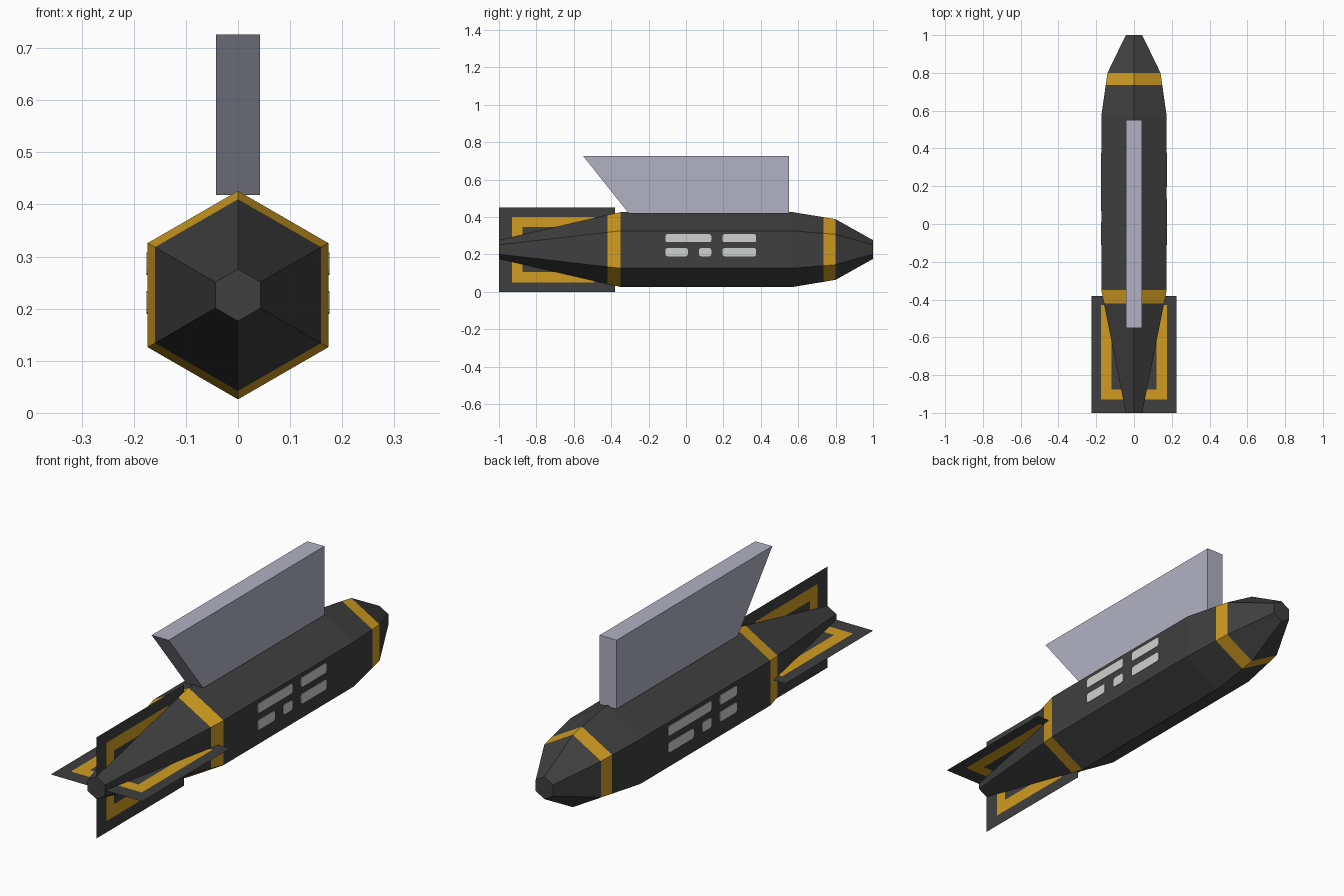
import bpy, bmesh, math

if "Cube" in bpy.data.objects:
    bpy.data.objects.remove(bpy.data.objects["Cube"])

AXIS_Z = 0.226


def material(name, rgb):
    m = bpy.data.materials.new(name)
    m.diffuse_color = (*rgb, 1)
    m.use_nodes = True
    m.node_tree.nodes["Principled BSDF"].inputs["Base Color"].default_value = m.diffuse_color
    return m


DARK = material("charcoal", (0.05, 0.05, 0.05))
YELLOW = material("amber", (0.64, 0.335, 0.015))
GREY = material("lavender_grey", (0.44, 0.44, 0.545))
LIGHT = material("pale_grey", (0.62, 0.64, 0.62))


def finish(name, bm, *mats, normals=True):
    if normals:
        bmesh.ops.recalc_face_normals(bm, faces=bm.faces)
    me = bpy.data.meshes.new(name)
    bm.to_mesh(me)
    bm.free()
    for m in mats:
        me.materials.append(m)
    ob = bpy.data.objects.new(name, me)
    bpy.context.collection.objects.link(ob)
    return ob


# Hexagonal hull lofted along y, with two painted bands
profile = [(-1, 0.05), (-0.42, 0.184), (-0.35, 0.2), (0.57, 0.2),
           (0.735, 0.173), (0.8, 0.162), (1, 0.05)]
bands = {1, 4}
bm = bmesh.new()
rings = []
for y, r in profile:
    rings.append([bm.verts.new((r * math.sin(k * math.pi / 3), y,
                                AXIS_Z + r * math.cos(k * math.pi / 3)))
                  for k in range(6)])
for i in range(len(rings) - 1):
    a, b = rings[i], rings[i + 1]
    for k in range(6):
        n = (k + 1) % 6
        f = bm.faces.new((a[k], a[n], b[n], b[k]))
        f.material_index = 1 if i in bands else 0
bm.faces.new(rings[0])
bm.faces.new(rings[-1])
finish("hull", bm, DARK, YELLOW)


# Tail fins: flat sheets cut into cells, with a painted frame
def fin(name, vertical, frame_end):
    across = [-0.226, -0.175, -0.12, 0.12, 0.175, 0.226]
    along = [-1, -0.93, -0.875, frame_end - 0.055, frame_end, -0.38]
    bm = bmesh.new()
    grid = [[bm.verts.new((0, y, AXIS_Z + u) if vertical else (u, y, AXIS_Z))
             for u in across] for y in along]
    for j in range(5):
        for i in range(5):
            f = bm.faces.new((grid[j][i], grid[j][i + 1],
                              grid[j + 1][i + 1], grid[j + 1][i]))
            in_frame = 1 <= i <= 3 and 1 <= j <= 3 and (i, j) != (2, 2)
            f.material_index = 1 if in_frame else 0
    finish(name, bm, DARK, YELLOW, normals=False)


fin("vertical_fin", True, -0.49)
fin("horizontal_fin", False, -0.43)

# Mounting pylon with a slanted trailing edge
bm = bmesh.new()
side = [(-0.305, 0.418), (0.55, 0.418), (0.55, 0.726), (-0.55, 0.726)]
left = [bm.verts.new((-0.042, y, z)) for y, z in side]
right = [bm.verts.new((0.042, y, z)) for y, z in side]
bm.faces.new(left)
bm.faces.new(right)
for k in range(4):
    n = (k + 1) % 4
    bm.faces.new((left[k], left[n], right[n], right[k]))
finish("pylon", bm, GREY)


# Marking panels on both flanks: thin rounded plates
def panels(name, x, rows):
    bm = bmesh.new()
    for z0, z1, spans in rows:
        for y0, y1 in spans:
            part = bmesh.new()
            bmesh.ops.create_cube(part, size=1)
            for v in part.verts:
                v.co = (x + v.co.x * 0.004, (y0 + y1) / 2 + v.co.y * (y1 - y0),
                        (z0 + z1) / 2 + v.co.z * (z1 - z0))
            edges = [e for e in part.edges
                     if abs(e.verts[0].co.x - e.verts[1].co.x) > 0.001]
            bmesh.ops.bevel(part, geom=edges, offset=0.01, segments=2,
                            profile=0.5, affect='EDGES')
            tmp = bpy.data.meshes.new("tmp")
            part.to_mesh(tmp)
            part.free()
            bm.from_mesh(tmp)
            bpy.data.meshes.remove(tmp)
    finish(name, bm, LIGHT)


flank = 0.2 * math.cos(math.pi / 6)
lower = [(-0.11, 0.01), (0.07, 0.135), (0.195, 0.375)]
panels("right_panels", flank, [(0.265, 0.308, [(-0.11, 0.135), (0.195, 0.375)]),
                               (0.19, 0.234, lower)])
panels("left_panels", -flank, [(0.265, 0.308, [(-0.11, 0.01), (0.07, 0.375)]),
                               (0.19, 0.234, lower)])
